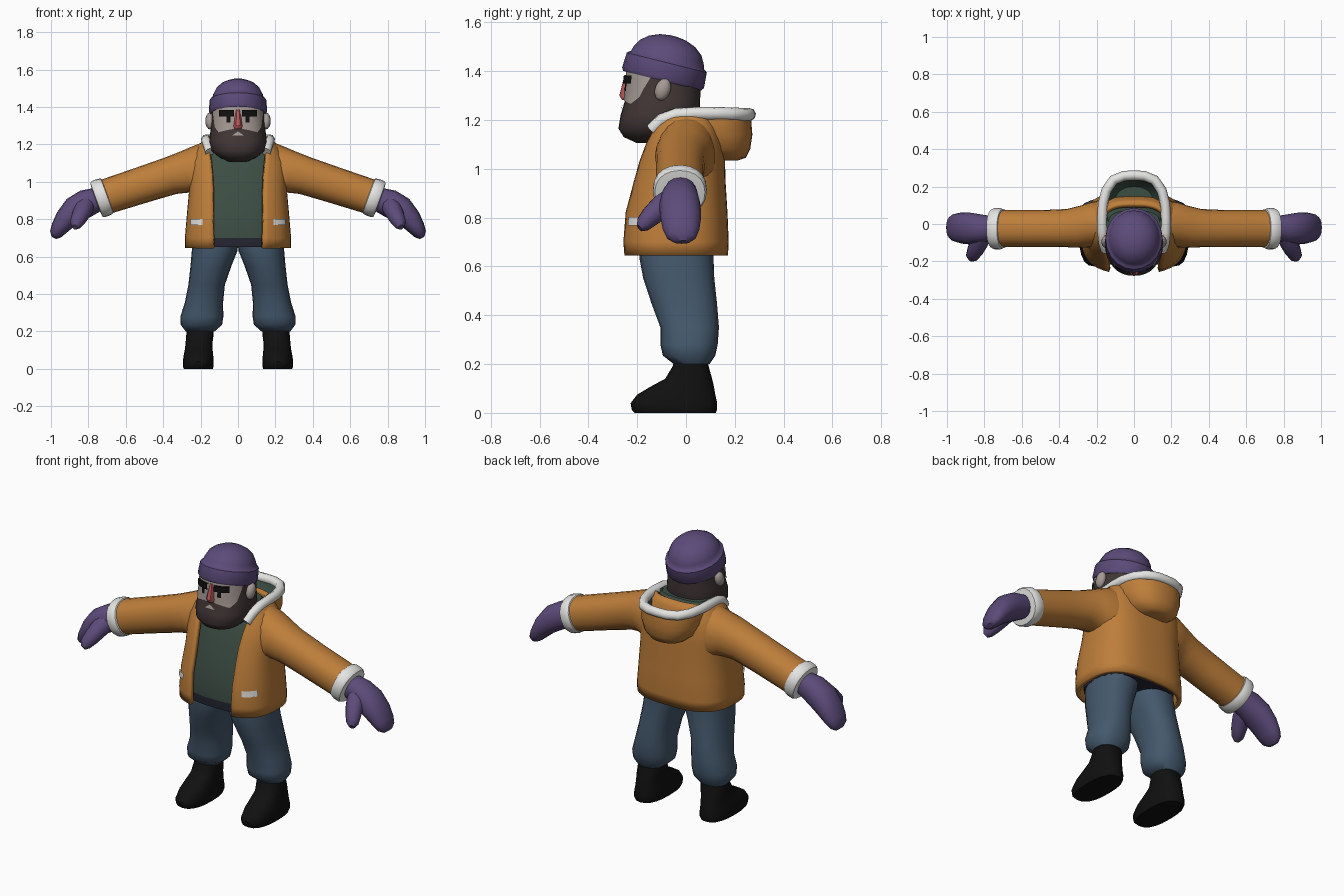
import bpy, bmesh, math
from mathutils import Vector

if "Cube" in bpy.data.objects:
    bpy.data.objects.remove(bpy.data.objects["Cube"])


def color(name, r, g, b):
    m = bpy.data.materials.new(name)
    m.diffuse_color = [((c / 255 + 0.055) / 1.055) ** 2.4 for c in (r, g, b)] + [1]
    m.use_nodes = True
    m.node_tree.nodes["Principled BSDF"].inputs["Base Color"].default_value = m.diffuse_color
    return m


ORANGE = color("orange_cloth", 190, 126, 58)
PURPLE = color("purple_wool", 92, 75, 122)
DENIM = color("denim", 68, 88, 108)
GREEN = color("green_lining", 60, 78, 68)
WHITE = color("white_fleece", 228, 228, 226)
BEARD = color("dark_hair", 66, 54, 54)
BLACK = color("black", 16, 16, 16)
NAVY = color("navy_trim", 38, 38, 52)
SKIN = color("skin", 166, 154, 148)
RED = color("red_nose", 190, 92, 92)


def power(v, e):
    return math.copysign(abs(v) ** (2 / e), v)


def finish(bm, name, mats, angle, mirror):
    bmesh.ops.recalc_face_normals(bm, faces=bm.faces[:])
    me = bpy.data.meshes.new(name)
    bm.to_mesh(me)
    bm.free()
    ob = bpy.data.objects.new(name, me)
    bpy.context.collection.objects.link(ob)
    for m in mats:
        me.materials.append(m)
    bpy.ops.object.select_all(action='DESELECT')
    ob.select_set(True)
    bpy.context.view_layer.objects.active = ob
    bpy.ops.object.shade_smooth_by_angle(angle=math.radians(angle))
    if mirror:
        ob.modifiers.new("mirror", 'MIRROR')
    return ob


def loft(name, rings, mats, closed=True, cap=True, mirror=False, angle=45, rule=None):
    """Skin a list of rings; rule(row) picks a material index."""
    bm = bmesh.new()
    rows = [[bm.verts.new(p) for p in r] for r in rings]
    n = len(rows[0])
    for i in range(len(rows) - 1):
        for j in range(n if closed else n - 1):
            k = (j + 1) % n
            f = bm.faces.new((rows[i][j], rows[i][k], rows[i + 1][k], rows[i + 1][j]))
            f.material_index = rule(i) if rule else 0
    if cap:
        for i in (0, len(rows) - 1):
            f = bm.faces.new(rows[i])
            f.material_index = rule(min(i, len(rows) - 2)) if rule else 0
    return finish(bm, name, mats, angle, mirror)


def point(z, front, back, rx, a, e, xc=0):
    """Point on a rounded horizontal section; angle 0 faces the front."""
    return Vector((xc + rx * power(math.sin(a), e),
                   (front + back) / 2 - (back - front) / 2 * power(math.cos(a), e), z))


def section(row, e=2.3, n=24, xc=0):
    return [point(*row, 2 * math.pi * j / n, e, xc) for j in range(n)]


def sample(table, z):
    for a, b in zip(table, table[1:]):
        if a[0] <= z <= b[0]:
            t = (z - a[0]) / (b[0] - a[0])
            return tuple(p + (q - p) * t for p, q in zip(a, b))
    return table[-1]


def plate(name, table, e, angles, low, high, off, mat, mirror=False, rows=6):
    """Thin patch that follows a lofted body between two heights."""
    def pt(i, a):
        z = low(a) + (high(a) - low(a)) * i / rows
        _, f, b, rx = sample(table, z)
        return point(z, f - off, b + off, rx + off, math.radians(a), e)
    return loft(name, [[pt(i, a) for a in angles] for i in range(rows + 1)], [mat],
                closed=False, cap=False, mirror=mirror)


def span(a, b, n):
    return [a + (b - a) * i / n for i in range(n + 1)]


def limb_ring(x, z, tilt, half, y0, y1, n=20, e=2.2):
    """Section of an arm lying in the xz plane, pitched down by tilt degrees."""
    t = math.radians(tilt)
    v = Vector((math.sin(t), 0, math.cos(t)))
    c = Vector((x, (y0 + y1) / 2, z))
    return [c + v * half * power(math.cos(a), e) + Vector((0, (y1 - y0) / 2 * power(math.sin(a), e), 0))
            for a in (2 * math.pi * j / n for j in range(n))]


# Open jacket: height, front, back, half width; opening half width per row
TORSO = [(0.645, -0.25, 0.16, 0.272), (0.70, -0.255, 0.163, 0.272), (0.82, -0.247, 0.158, 0.262),
         (0.95, -0.213, 0.15, 0.25), (1.03, -0.19, 0.148, 0.252), (1.10, -0.165, 0.143, 0.248),
         (1.16, -0.142, 0.13, 0.22), (1.20, -0.127, 0.12, 0.19), (1.235, -0.10, 0.10, 0.165)]
OPENING = [0.128, 0.13, 0.132, 0.132, 0.135, 0.142, 0.15, 0.155, 0.15]
arcs = []
for row, gap in zip(TORSO, OPENING):
    a0 = math.asin((gap / row[3]) ** 1.4)
    arcs.append([point(*row, a, 2.8) for a in span(a0, 2 * math.pi - a0, 44)])
jacket = loft("jacket_body", arcs, [ORANGE], closed=False, cap=False)
shell = jacket.modifiers.new("thickness", 'SOLIDIFY')
shell.thickness, shell.offset = 0.024, 0
plate("pocket_trim", TORSO, 2.8, span(35, 60, 8), lambda a: 0.768, lambda a: 0.802, 0.017, WHITE, True, 1)

# Shirt with dark lower hem
inner = [(z, f + 0.028, b - 0.028, rx - 0.028) for z, f, b, rx in TORSO]
inner[0] = (0.65,) + inner[0][1:]
loft("shirt", [section(r, 2.8, 32) for r in inner], [GREEN, NAVY], rule=lambda i: 1 if i == 0 else 0)

# Sleeves, cuffs and mittens
sleeve = [(0.16, 1.045, 8, 0.17, -0.12, 0.12), (0.22, 1.045, 12, 0.145, -0.125, 0.12),
          (0.28, 1.052, 16, 0.113, -0.127, 0.10), (0.36, 1.032, 18, 0.102, -0.124, 0.08),
          (0.50, 0.987, 19, 0.098, -0.122, 0.074), (0.71, 0.919, 20, 0.094, -0.122, 0.074)]
loft("sleeve", [limb_ring(*r) for r in sleeve], [ORANGE], mirror=True)
cuff = [(0.695, 0.926, 0.085), (0.70, 0.924, 0.098), (0.715, 0.919, 0.103), (0.745, 0.908, 0.103),
        (0.757, 0.903, 0.096), (0.76, 0.902, 0.07)]
loft("cuff", [limb_ring(x, z, 20, h, -0.025 - h * 1.07, -0.025 + h * 1.07) for x, z, h in cuff], [WHITE], mirror=True)
mitten = [(0.74, 0.91, 20, 0.062, -0.085, 0.04), (0.81, 0.885, 26, 0.075, -0.10, 0.05),
          (0.87, 0.85, 38, 0.074, -0.11, 0.06), (0.92, 0.80, 52, 0.06, -0.105, 0.062),
          (0.955, 0.752, 58, 0.046, -0.095, 0.055), (0.975, 0.72, 60, 0.034, -0.08, 0.042),
          (0.985, 0.70, 60, 0.014, -0.05, 0.015)]
loft("mitten", [limb_ring(*r, 16) for r in mitten], [PURPLE], mirror=True)
thumb = []
for c, r in [((0.81, -0.05, 0.88), 0.05), ((0.83, -0.10, 0.845), 0.05), ((0.85, -0.145, 0.805), 0.043),
             ((0.866, -0.175, 0.775), 0.034), ((0.872, -0.19, 0.757), 0.016)]:
    d = Vector((0.33, -0.72, -0.6)).normalized()
    u = d.cross(Vector((0, 0, 1))).normalized()
    v = u.cross(d)
    thumb.append([Vector(c) + (u * math.cos(k * math.pi / 6) + v * math.sin(k * math.pi / 6)) * r for k in range(12)])
loft("thumb", thumb, [PURPLE], mirror=True)

# Hood hanging behind the neck, green on the inside
hood = [(1.035, 0.10, 0.215, 0.06), (1.045, 0.05, 0.245, 0.10), (1.08, 0.0, 0.263, 0.145),
        (1.14, -0.05, 0.272, 0.17), (1.19, -0.07, 0.268, 0.175), (1.235, -0.08, 0.265, 0.175),
        (1.235, -0.06, 0.245, 0.155), (1.18, -0.05, 0.23, 0.14), (1.14, -0.02, 0.20, 0.11)]
loft("hood", [section(r, 2.3, 28) for r in hood], [ORANGE, GREEN], rule=lambda i: int(i > 4))
half = [(0.150, -0.14, 1.16), (0.163, -0.10, 1.20), (0.17, -0.04, 1.222), (0.17, 0.04, 1.227),
        (0.166, 0.11, 1.227), (0.148, 0.18, 1.225), (0.11, 0.235, 1.223), (0.055, 0.257, 1.223)]
path = half + [(0, 0.26, 1.223)] + [(-x, y, z) for x, y, z in reversed(half)]
cu = bpy.data.curves.new("hood_trim", 'CURVE')
cu.dimensions, cu.bevel_depth, cu.bevel_resolution, cu.use_fill_caps = '3D', 0.027, 2, True
sp = cu.splines.new('POLY')
sp.points.add(len(path) - 1)
for p, co in zip(sp.points, path):
    p.co = (*co, 1)
cu.materials.append(WHITE)
trim = bpy.data.objects.new("hood_trim", cu)
bpy.context.collection.objects.link(trim)
bpy.ops.object.select_all(action='DESELECT')
trim.select_set(True)
bpy.context.view_layer.objects.active = trim
bpy.ops.object.convert(target='MESH')
bpy.ops.object.shade_smooth_by_angle(angle=math.radians(50))

# Trousers and boots: height, front, back, inner x, outer x
legs = [(0.72, -0.19, 0.115, 0.0, 0.235), (0.63, -0.19, 0.113, 0.003, 0.247), (0.55, -0.175, 0.116, 0.035, 0.254),
        (0.45, -0.142, 0.127, 0.07, 0.265), (0.35, -0.105, 0.135, 0.08, 0.285), (0.28, -0.105, 0.13, 0.078, 0.308),
        (0.235, -0.095, 0.12, 0.085, 0.306), (0.20, -0.05, 0.097, 0.125, 0.28)]
boots = [(0.23, -0.045, 0.085, 0.135, 0.27), (0.19, -0.055, 0.093, 0.13, 0.276), (0.14, -0.085, 0.107, 0.136, 0.28),
         (0.105, -0.15, 0.115, 0.136, 0.284), (0.075, -0.20, 0.12, 0.133, 0.29), (0.04, -0.227, 0.128, 0.13, 0.295),
         (0.012, -0.222, 0.127, 0.13, 0.295), (0.0, -0.21, 0.122, 0.135, 0.29)]
for name, rows, mat, e in (("trouser_leg", legs, DENIM, 2.3), ("boot", boots, BLACK, 2.5)):
    loft(name, [section((z, f, b, (x1 - x0) / 2), e, 20, (x0 + x1) / 2) for z, f, b, x0, x1 in rows], [mat], mirror=True)

# Head with full beard and hair
HEAD = [(1.105, -0.20, -0.10, 0.045), (1.13, -0.255, -0.03, 0.10), (1.165, -0.277, 0.035, 0.142),
        (1.22, -0.268, 0.055, 0.154), (1.28, -0.25, 0.058, 0.146), (1.34, -0.245, 0.06, 0.14),
        (1.43, -0.238, 0.06, 0.135)]
loft("beard_and_hair", [section(r, 2.3, 32) for r in HEAD], [BEARD])

# Face patch with curved beard line
LINE = [(0, 1.285), (18, 1.277), (40, 1.264), (55, 1.29), (74, 1.38)]
plate("face", HEAD, 2.3, span(-74, 74, 48), lambda a: sample(LINE, abs(a))[1], lambda a: 1.42, 0.005, SKIN)
plate("mouth", HEAD, 2.3, span(-9, 9, 8), lambda a: 1.247, lambda a: 1.268 - abs(a) * 0.0023, 0.005, SKIN, rows=2)
plate("eye", HEAD, 2.3, span(13, 21, 4), lambda a: 1.318, lambda a: 1.352, 0.009, BLACK, True, 2)
brow = [[point(z, f - o, b + o, rx + o, math.radians(a), 2.3) for a in span(6, 39, 6)]
        for z, o in ((1.35, -0.01), (1.35, 0.014), (1.383, 0.014), (1.383, -0.01))
        for _, f, b, rx in [sample(HEAD, z)]]
loft("eyebrow", brow, [BLACK], closed=False, cap=False, mirror=True)

# Wedge nose
nose = [[(-w, -0.23, z), (-w, y + 0.012, z), (-w * 0.5, y, z), (w * 0.5, y, z), (w, y + 0.012, z), (w, -0.23, z)]
        for z, y, w in ((1.282, -0.262, 0.022), (1.30, -0.273, 0.023), (1.385, -0.252, 0.012))]
loft("nose", nose, [RED])

# Ears
bm = bmesh.new()
bmesh.ops.create_uvsphere(bm, u_segments=12, v_segments=8, radius=1)
for v in bm.verts:
    v.co = (0.15 + v.co.x * 0.025, -0.095 + v.co.y * 0.033 + v.co.z * 0.008, 1.325 + v.co.z * 0.045)
finish(bm, "ear", [SKIN], 50, True)

# Knitted cap with folded band, tipped toward the back
outline = [(0.14, -0.035), (0.165, -0.042), (0.173, -0.03), (0.169, 0.034), (0.16, 0.042), (0.154, 0.046),
           (0.148, 0.066), (0.13, 0.098), (0.098, 0.124), (0.055, 0.141), (0.012, 0.147)]
cap = loft("knit_cap", [[(0.9 * r * math.cos(a), r * math.sin(a), z) for a in (k * math.pi / 10 for k in range(20))]
                        for r, z in outline], [PURPLE], angle=40)
cap.location = (0, -0.087, 1.402)
cap.rotation_euler = (math.radians(-14), 0, 0)
